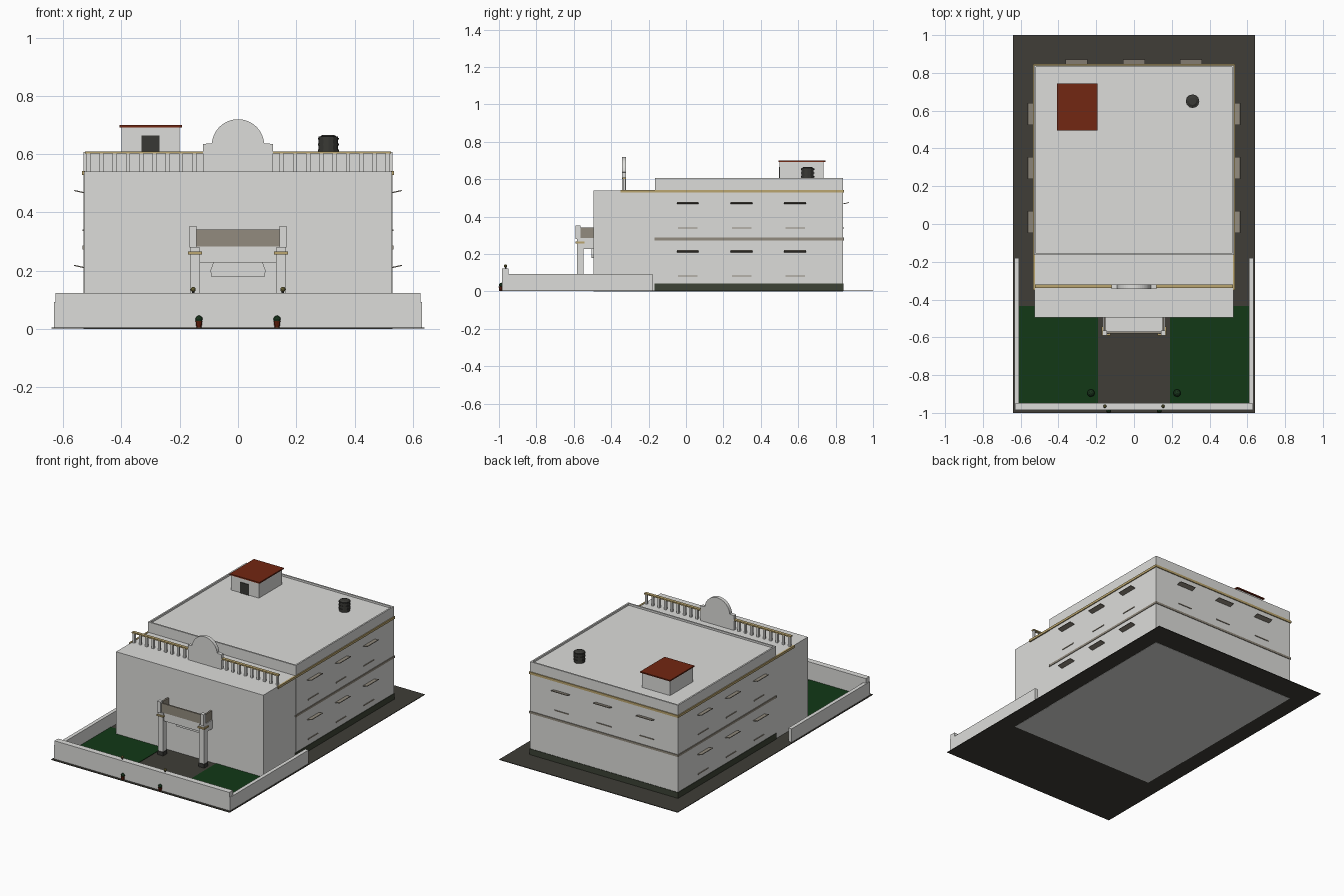
import bpy, bmesh, math
from mathutils import Matrix

cube = bpy.data.objects.get("Cube")
if cube:
    bpy.data.objects.remove(cube, do_unlink=True)


def material(name, r, g, b):
    m = bpy.data.materials.new(name)
    m.use_nodes = True
    m.diffuse_color = (r, g, b, 1)
    m.node_tree.nodes["Principled BSDF"].inputs["Base Color"].default_value = (r, g, b, 1)
    return m


WALL = material("pale wall", .72, .72, .70)
PAVING = material("dark paving", .05, .047, .038)
PLINTH = material("plinth green grey", .045, .055, .035)
LAWN = material("lawn green", .006, .04, .008)
GOLD = material("ochre trim", .50, .38, .16)
TAN = material("taupe", .29, .26, .21)
RED = material("brick red", .17, .02, .006)
DARK = material("charcoal", .04, .04, .035)
LEAF = material("leaf green", .01, .035, .012)
BRASS = material("lamp brass", .16, .14, .04)


def finish(name, bm, mat):
    bmesh.ops.recalc_face_normals(bm, faces=bm.faces)
    mesh = bpy.data.meshes.new(name)
    bm.to_mesh(mesh)
    bm.free()
    mesh.materials.append(mat)
    ob = bpy.data.objects.new(name, mesh)
    bpy.context.collection.objects.link(ob)
    return ob


def add_box(bm, x, y, z):
    size = Matrix.Diagonal((x[1] - x[0], y[1] - y[0], z[1] - z[0], 1))
    mid = Matrix.Translation((sum(x) / 2, sum(y) / 2, sum(z) / 2))
    return bmesh.ops.create_cube(bm, size=1, matrix=mid @ size)["verts"]


def box(name, mat, x, y, z):
    bm = bmesh.new()
    add_box(bm, x, y, z)
    return finish(name, bm, mat)


def pair(name, mat, x, y, z):
    # the same box on the left and right
    box("left_" + name, mat, x, y, z)
    box("right_" + name, mat, (-x[1], -x[0]), y, z)


def prism(name, mat, points, y):
    # front outline extruded from y[0] to y[1]
    bm = bmesh.new()
    f = bm.faces.new([bm.verts.new((px, y[0], pz)) for px, pz in points])
    new = bmesh.ops.extrude_face_region(bm, geom=[f])["geom"]
    bmesh.ops.translate(bm, vec=(0, y[1] - y[0], 0),
                        verts=[v for v in new if isinstance(v, bmesh.types.BMVert)])
    return finish(name, bm, mat)


def cylinder(name, mat, centre, r1, r2, height, sides):
    bm = bmesh.new()
    x, y, z = centre
    bmesh.ops.create_cone(bm, cap_ends=True, segments=sides, radius1=r1, radius2=r2,
                          depth=height, matrix=Matrix.Translation((x, y, z + height / 2)))
    return finish(name, bm, mat)


def ball(name, mat, centre, r):
    bm = bmesh.new()
    bmesh.ops.create_icosphere(bm, subdivisions=2, radius=r, matrix=Matrix.Translation(centre))
    return finish(name, bm, mat)


# Grounds
box("ground", PAVING, (-.64, .64), (-1, 1), (.001, .005))
pair("lawn", LAWN, (.19, .61), (-.95, -.435), (.004, .008))
box("front_boundary_wall", WALL, (-.627, .627), (-.985, -.948), (.005, .123))
pair("side_boundary_wall", WALL, (.608, .632), (-.985, -.18), (.005, .092))

# Main blocks
box("front_block", WALL, (-.528, .528), (-.495, -.16), (0, .54))
box("rear_block", WALL, (-.53, .53), (-.165, .84), (0, .595))
pair("side_parapet", WALL, (.52, .53), (-.165, .84), (.595, .607))
box("front_parapet", WALL, (-.52, .52), (-.165, -.155), (.595, .607))
box("back_parapet", WALL, (-.52, .52), (.83, .84), (.595, .607))
box("plinth", PLINTH, (-.533, .533), (-.168, .843), (.003, .043))
box("middle_band", TAN, (-.534, .534), (-.168, .844), (.273, .287))
pair("upper_band", GOLD, (.525, .536), (-.35, .846), (.528, .543))
box("back_upper_band", GOLD, (-.536, .536), (.835, .846), (.528, .543))

# Sunshades and sills, one tilted sheet above each window
bm = bmesh.new()
sills = bmesh.new()


def shade(at, turn, z):
    place = Matrix.Translation((*at, z)) @ Matrix.Rotation(turn, 4, 'Z')
    verts = add_box(bm, (0, .034), (-.058, .058), (-.002, .002))
    bmesh.ops.transform(bm, verts=verts, matrix=place @ Matrix.Rotation(-.22, 4, 'Y'))


def sill(at, turn, z):
    place = Matrix.Translation((*at, z)) @ Matrix.Rotation(turn, 4, 'Z')
    verts = add_box(sills, (0, .005), (-.052, .052), (-.003, .003))
    bmesh.ops.transform(sills, verts=verts, matrix=place)


for side, turn in ((1, 0), (-1, math.pi)):
    for y in (.01, .297, .583):
        for z in (.468, .211):
            shade((side * .529, y), turn, z)
            sill((side * .529, y), turn, z - .129)
for x in (-.305, 0, .302):
    shade((x, .839), math.pi / 2, .468)
    sill((x, .839), math.pi / 2, .339)
finish("sunshades", bm, TAN)
finish("window_sills", sills, TAN)

# Balustrade with a round-topped centre piece
bm = bmesh.new()
for side in (1, -1):
    for i in range(9):
        x = side * (.15 + i * .0455)
        add_box(bm, (x - .007, x + .007), (-.337, -.323), (.54, .603))
finish("balusters", bm, WALL)
pair("balustrade_rail", GOLD, (.12, .525), (-.34, -.32), (.602, .61))
arc = [(.09 * math.cos(a), .63 + .09 * math.sin(a))
       for a in (math.radians(5 + 170 * i / 24) for i in range(25))]
prism("pediment", WALL, [(.12, .54), (.12, .635)] + arc + [(-.12, .635), (-.12, .54)],
      (-.343, -.32))

# Roof room and water tank
box("roof_room", WALL, (-.4, -.2), (.5, .735), (.59, .692))
box("roof_room_slab", RED, (-.407, -.193), (.495, .745), (.692, .7))
box("roof_room_door", DARK, (-.332, -.27), (.496, .505), (.595, .665))
cylinder("water_tank", DARK, (.31, .65, .594), .033, .033, .066, 12)
for z in (.61, .63, .65):
    cylinder("tank_rib", DARK, (.31, .65, z), .036, .036, .006, 12)
cylinder("tank_lid", DARK, (.31, .65, .66), .03, .02, .006, 12)

# Entrance porch
pair("porch_column", WALL, (.13, .165), (-.583, -.548), (.005, .28))
pair("porch_column_base", DARK, (.127, .168), (-.586, -.545), (.005, .03))
pair("porch_column_cap", GOLD, (.124, .171), (-.59, -.543), (.256, .266))
box("porch_canopy", WALL, (-.165, .165), (-.575, -.49), (.228, .285))
pair("porch_pier", WALL, (.143, .167), (-.59, -.565), (.28, .353))
box("porch_front_panel", TAN, (-.145, .145), (-.58, -.57), (.283, .342))
pair("porch_side_panel", TAN, (.15, .16), (-.567, -.49), (.283, .342))
prism("door_head", WALL, [(-.085, .228), (-.095, .2), (-.09, .178), (.09, .178),
                          (.095, .2), (.085, .228)], (-.505, -.49))

# Wall lamps, flower pots and bushes
for side, label in ((1, "left"), (-1, "right")):
    ball(label + "_wall_lamp", BRASS, (side * .154, -.965, .136), .009)
    cylinder(label + "_lamp_stem", DARK, (side * .154, -.965, .12), .004, .004, .01, 8)
    cylinder(label + "_flower_pot", RED, (side * .134, -.99, .005), .009, .012, .022, 10)
    ball(label + "_pot_plant", LEAF, (side * .134, -.988, .034), .0125)
    ball(label + "_bush", LEAF, (side * .228, -.895, .025), .02)
